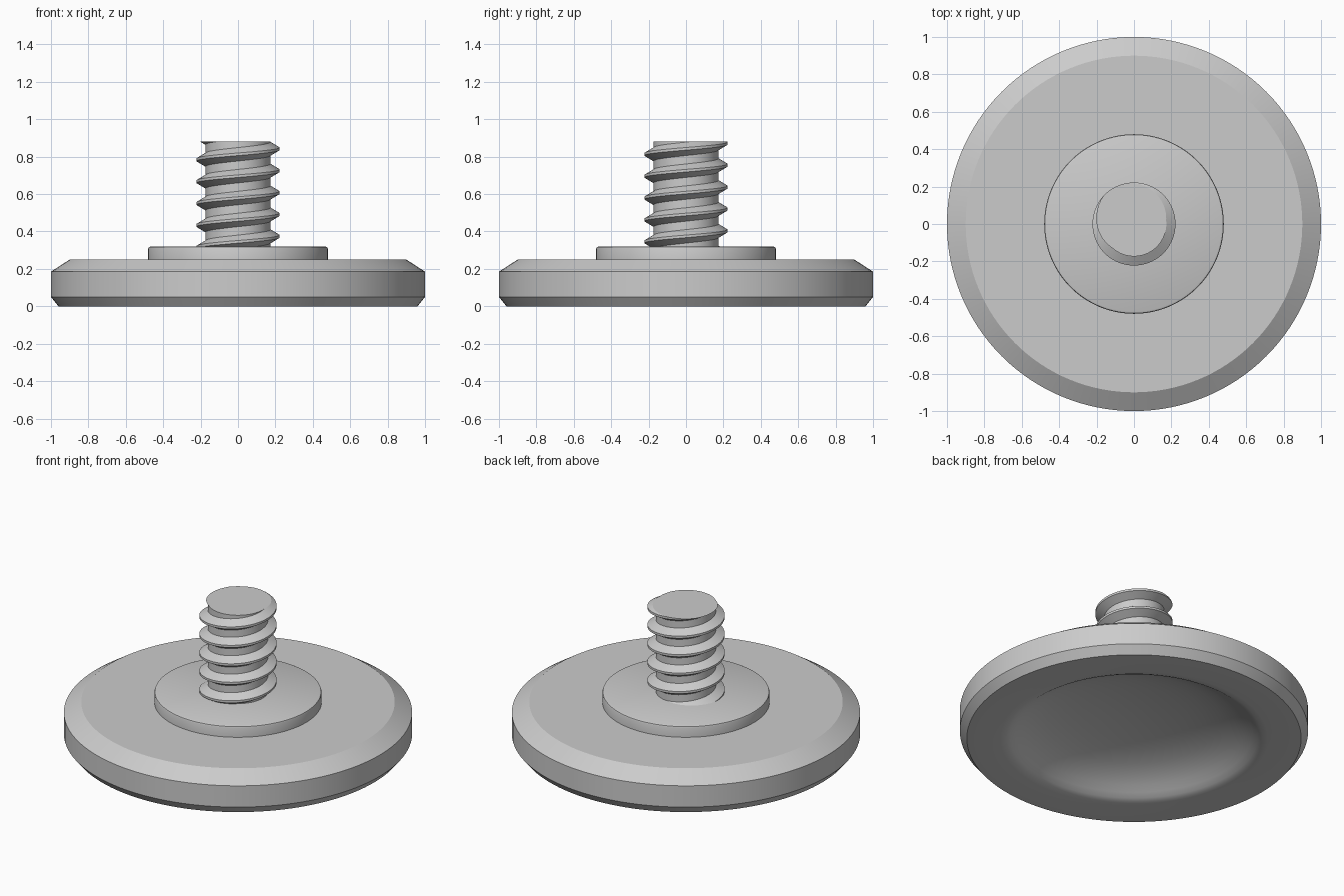
import bpy, bmesh, math

cube = bpy.data.objects.get("Cube")
if cube:
    bpy.data.objects.remove(cube, do_unlink=True)

# One plain grey material
GREY = (0.6, 0.6, 0.6, 1)
grey = bpy.data.materials.new("plain_grey")
grey.use_nodes = True
grey.diffuse_color = GREY
grey.node_tree.nodes["Principled BSDF"].inputs["Base Color"].default_value = GREY


def finish(name, bm, angle=28):
    bmesh.ops.recalc_face_normals(bm, faces=bm.faces)
    mesh = bpy.data.meshes.new(name)
    bm.to_mesh(mesh)
    bm.free()
    mesh.materials.append(grey)
    obj = bpy.data.objects.new(name, mesh)
    bpy.context.collection.objects.link(obj)
    bpy.ops.object.select_all(action='DESELECT')
    obj.select_set(True)
    bpy.context.view_layer.objects.active = obj
    bpy.ops.object.shade_smooth_by_angle(angle=math.radians(angle))
    return obj


def lathe(name, profile, steps=128):
    bm = bmesh.new()
    verts = [bm.verts.new((r, 0, z)) for r, z in profile]
    edges = [bm.edges.new(pair) for pair in zip(verts, verts[1:])]
    bmesh.ops.spin(bm, geom=verts + edges, cent=(0, 0, 0), axis=(0, 0, 1),
                   angle=math.tau, steps=steps)
    bmesh.ops.remove_doubles(bm, verts=bm.verts, dist=0.0005)
    return finish(name, bm)


# Broad disc with chamfered rims and a hollow underside
lathe("base_disc", [
    (0, 0.185), (0.1, 0.183), (0.2, 0.176), (0.3, 0.165), (0.4, 0.149),
    (0.5, 0.124), (0.58, 0.094), (0.64, 0.061), (0.68, 0.034),
    (0.71, 0.014), (0.735, 0.004), (0.77, 0), (0.96, 0),
    (1, 0.05), (1, 0.185), (0.9, 0.25), (0, 0.25)])

# Raised collar with a softened top rim
lathe("collar", [
    (0, 0.24), (0.48, 0.24), (0.48, 0.308), (0.477, 0.316),
    (0.468, 0.32), (0, 0.32)])

# Threaded stud: a helical strip trimmed flat at both ends
PITCH, ROOT, CREST, TOP, BOTTOM = 0.117, 0.173, 0.222, 0.88, 0.28
CREST_START = 0.842 - 7 * PITCH
STEPS, TURNS = 72, 9
thread = [(-0.036, ROOT), (-0.007, CREST), (0.007, CREST), (0.036, ROOT)]
count = len(thread)

bm = bmesh.new()
columns = []
for i in range(STEPS + 1):
    turn = i / STEPS
    a = turn * math.tau
    if i == STEPS:
        # The last column is the first one shifted up by one turn
        columns.append(columns[0][count:])
        break
    columns.append([
        bm.verts.new((r * math.cos(a), r * math.sin(a),
                      CREST_START + PITCH * (k + turn) + dz))
        for k in range(TURNS) for dz, r in thread])
for left, right in zip(columns, columns[1:]):
    for j in range(min(len(left), len(right)) - 1):
        bm.faces.new((left[j], right[j], right[j + 1], left[j + 1]))

for height, direction in ((TOP, 1), (BOTTOM, -1)):
    cut = bmesh.ops.bisect_plane(
        bm, geom=bm.verts[:] + bm.edges[:] + bm.faces[:], dist=1e-5,
        plane_co=(0, 0, height), plane_no=(0, 0, direction), clear_outer=True)
    rim = [e for e in cut["geom_cut"] if isinstance(e, bmesh.types.BMEdge)]
    bmesh.ops.edgeloop_fill(bm, edges=rim)
finish("threaded_stud", bm)
